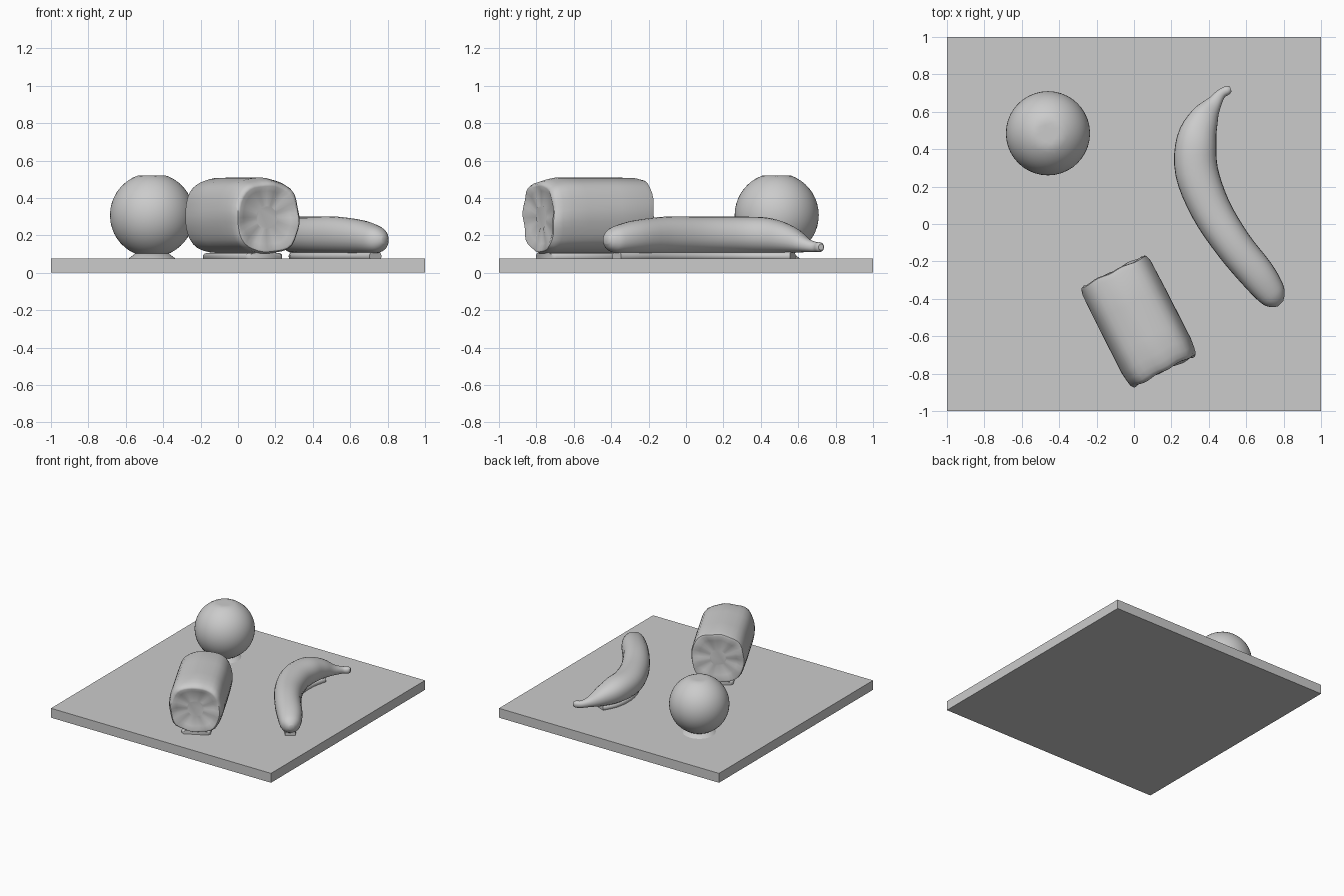
import bpy, bmesh, math
from mathutils import Vector

cube = bpy.data.objects.get("Cube")
if cube:
    bpy.data.objects.remove(cube, do_unlink=True)

# Single clay colour
clay = bpy.data.materials.new("clay_grey")
clay.use_nodes = True
GREY = (0.6, 0.6, 0.6, 1)
clay.diffuse_color = GREY
clay.node_tree.nodes["Principled BSDF"].inputs["Base Color"].default_value = GREY


def finish(name, bm, angle=None):
    bmesh.ops.recalc_face_normals(bm, faces=bm.faces[:])
    mesh = bpy.data.meshes.new(name)
    bm.to_mesh(mesh)
    bm.free()
    mesh.materials.append(clay)
    obj = bpy.data.objects.new(name, mesh)
    bpy.context.collection.objects.link(obj)
    if angle:
        bpy.ops.object.select_all(action='DESELECT')
        obj.select_set(True)
        bpy.context.view_layer.objects.active = obj
        bpy.ops.object.shade_smooth_by_angle(angle=math.radians(angle))
    return obj


def spline(keys, steps):
    """Catmull-Rom samples through tuples of any length."""
    pts = [Vector(k) for k in keys]
    out = []
    for i in range(len(pts) - 1):
        a, b, c = pts[max(i - 1, 0)], pts[i], pts[i + 1]
        d = pts[min(i + 2, len(pts) - 1)]
        for s in range(steps):
            t = s / steps
            out.append(0.5 * (2 * b + (c - a) * t + (2 * a - 5 * b + 4 * c - d) * t * t
                              + (3 * b - a - 3 * c + d) * t ** 3))
    return out + [pts[-1]]


def loft(name, stations, power=2, sides=32, wobble=0, angle=50):
    """Skin upright rings; each station is x, y, z, half width, half height."""
    bm = bmesh.new()
    rings = []
    first, last = stations[0], stations[-1]
    for i, (x, y, z, w, h) in enumerate(stations):
        p, q = stations[max(i - 1, 0)], stations[min(i + 1, len(stations) - 1)]
        along = Vector((q[0] - p[0], q[1] - p[1], 0))
        if wobble:
            along = Vector((last[0] - first[0], last[1] - first[1], 0))
        along.normalize()
        side = Vector((-along.y, along.x, 0))
        ring = []
        for k in range(sides):
            a = math.tau * k / sides
            c, s = math.cos(a), math.sin(a)
            r = (abs(c) ** power + abs(s) ** power) ** (-1 / power)
            bump = wobble * math.sin(5 * a + 0.25 * i) * math.cos(3 * a)
            r *= 1 + bump
            co = Vector((x, y, z)) + side * (r * c * w) + Vector((0, 0, r * s * h))
            ring.append(bm.verts.new(co + along * bump * 0.3))
        rings.append(ring)
    for a, b in zip(rings, rings[1:]):
        for k in range(sides):
            n = (k + 1) % sides
            bm.faces.new((a[k], a[n], b[n], b[k]))
    bm.faces.new(rings[0])
    bm.faces.new(rings[-1])
    return finish(name, bm, angle)


# Square base board
bm = bmesh.new()
bmesh.ops.create_cube(bm, size=1)
for v in bm.verts:
    v.co = (v.co.x * 2, v.co.y * 2, 0.077 * (v.co.z + 0.5))
finish("base_board", bm)

# Orange: ball with a gently flattened crown and underside
bm = bmesh.new()
bmesh.ops.create_icosphere(bm, subdivisions=4, radius=0.225)
for v in bm.verts:
    v.co.z = max(-0.212, min(0.212, v.co.z))
    v.co += Vector((-0.46, 0.485, 0.308))
finish("orange", bm, 60)

# Soft foot under the orange
bm = bmesh.new()
bmesh.ops.create_cone(bm, cap_ends=True, segments=32, radius1=0.13, radius2=0.09, depth=0.03)
bmesh.ops.translate(bm, vec=(-0.46, 0.485, 0.087), verts=bm.verts[:])
finish("orange_foot", bm, 50)

# Log: slightly squared cylinder with dished ends
MIDDLE, AXIS = Vector((0.025, -0.52)), Vector((0.454, -0.891))
LOG_PROFILE = [(-0.285, 0.06), (-0.288, 0.14), (-0.3, 0.178), (-0.295, 0.193), (-0.265, 0.2),
               (-0.1, 0.202), (0.1, 0.202), (0.2, 0.202), (0.25, 0.197), (0.28, 0.192),
               (0.298, 0.18), (0.3, 0.168), (0.285, 0.14), (0.282, 0.06)]
log = []
for t, r in LOG_PROFILE:
    p = MIDDLE + AXIS * t
    log.append((p.x, p.y, 0.305 - max(0, t - 0.22) * 0.15, r, r * 1.01))
loft("log", log, power=2.6, sides=40, wobble=0.025, angle=45)

log_foot = []
for t, w in [(-0.27, 0.09), (-0.25, 0.11), (0.25, 0.11), (0.27, 0.09)]:
    p = MIDDLE + AXIS * t
    log_foot.append((p.x, p.y, 0.086, w, 0.022))
loft("log_foot", log_foot, power=4)

# Banana: curved sweep from blunt end to stem
BANANA = [(0.785, -0.425, 0.175, 0.02, 0.02), (0.768, -0.408, 0.175, 0.052, 0.05),
          (0.735, -0.37, 0.178, 0.078, 0.073), (0.66, -0.27, 0.19, 0.095, 0.09),
          (0.53, -0.11, 0.2, 0.1, 0.1), (0.41, 0.08, 0.2, 0.108, 0.1),
          (0.335, 0.28, 0.2, 0.115, 0.1), (0.335, 0.45, 0.197, 0.107, 0.095),
          (0.378, 0.57, 0.177, 0.077, 0.07), (0.428, 0.645, 0.148, 0.042, 0.038),
          (0.465, 0.695, 0.137, 0.027, 0.027), (0.5, 0.715, 0.137, 0.024, 0.026),
          (0.517, 0.722, 0.137, 0.014, 0.016)]
loft("banana", spline(BANANA, 4), power=2.2, sides=24)
loft("banana_foot", spline([(x, y, 0.088, w * 0.5, 0.025) for x, y, z, w, h in BANANA[2:9]], 4),
     power=3, sides=16)
